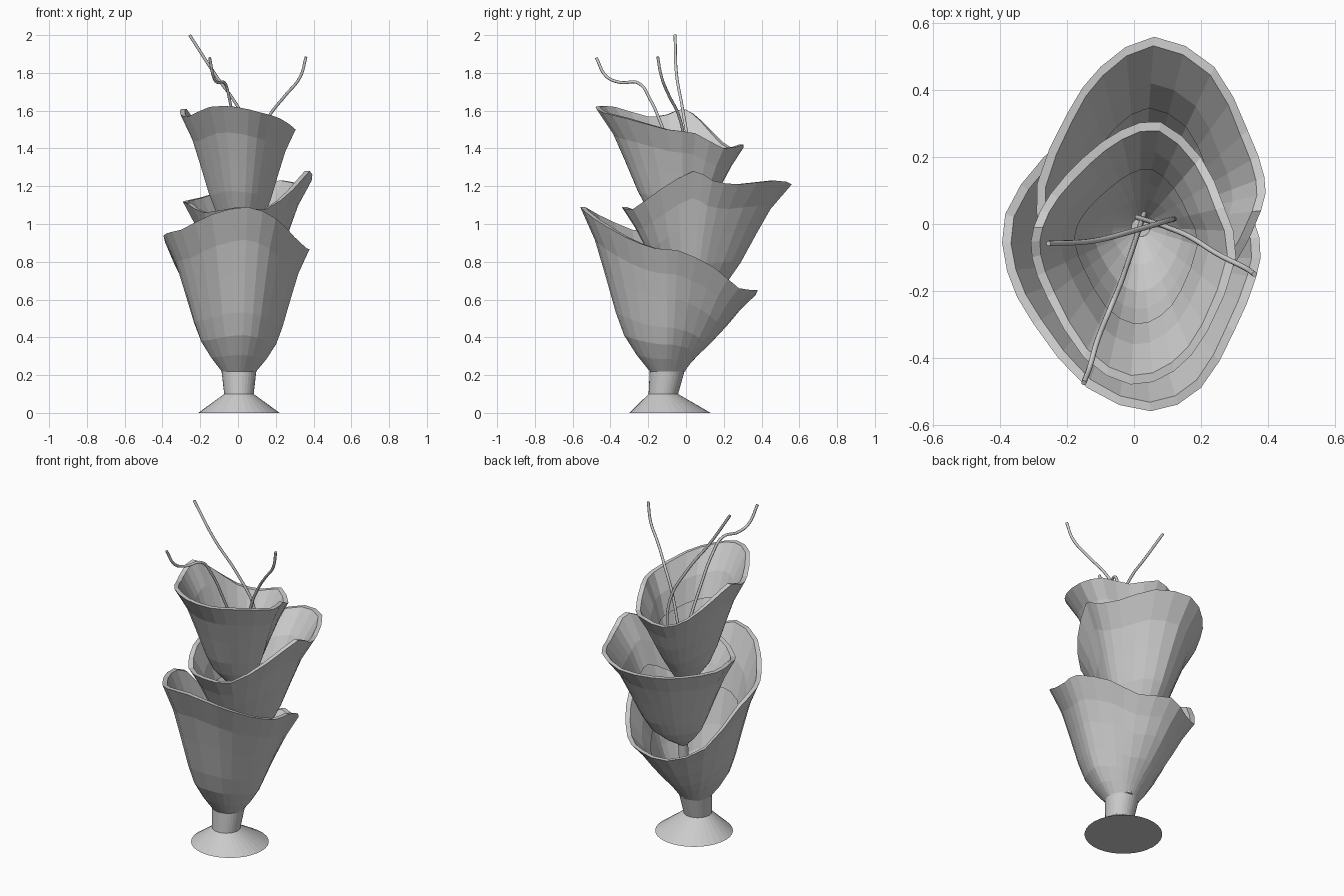
import bpy, math
from mathutils import Vector

if "Cube" in bpy.data.objects:
    bpy.data.objects.remove(bpy.data.objects["Cube"])


def make_mesh(name, rings, cap_start=False, cap_end=False):
    """Skin a list of equally sized closed rings."""
    n = len(rings[0])
    verts = [p for r in rings for p in r]
    faces = [(k * n + i, k * n + (i + 1) % n, (k + 1) * n + (i + 1) % n, (k + 1) * n + i)
             for k in range(len(rings) - 1) for i in range(n)]
    if cap_start:
        faces.append(tuple(reversed(range(n))))
    if cap_end:
        faces.append(tuple(range(len(verts) - n, len(verts))))
    me = bpy.data.meshes.new(name)
    me.from_pydata(verts, [], faces)
    ob = bpy.data.objects.new(name, me)
    bpy.context.collection.objects.link(ob)
    return ob


def circle(x, y, z, r, n=32):
    return [(x + r * math.cos(2 * math.pi * i / n), y + r * math.sin(2 * math.pi * i / n), z)
            for i in range(n)]


def spline(p0, p1, p2, p3, t):
    return 0.5 * (2 * p1 + (p2 - p0) * t + (2 * p0 - 5 * p1 + 4 * p2 - p3) * t ** 2
                  + (3 * p1 - p0 - 3 * p2 + p3) * t ** 3)


# wall profile: height fraction, reach on the high side, reach on the low side
PROFILE = [(0, 0, 0), (.1, .19, .08), (.22, .37, .2), (.36, .49, .36),
           (.6, .65, .6), (.8, .79, .78), (1, 1, 1)]


def cup(name, base, r, low_side, rim, wall=.027):
    """Wavy cup lofted from a round base to a hand-placed rim, with a folded-in lip."""
    base = Vector(base)
    c = [Vector(p) for p in rim]
    n = len(c)
    edge = [spline(c[i - 1], c[i], c[(i + 1) % n], c[(i + 2) % n], t)
            for i in range(n) for t in (0, .5)]

    def ring(row, inset):
        h, f_high, f_low = row
        out = []
        for p in edge:
            d = Vector((p.x - base.x, p.y - base.y, 0))
            reach = d.length
            d.normalize()
            w = max(0, d.y * low_side)
            f = f_high * (1 - w) + f_low * w
            q = base + d * (r + (reach - r) * f - inset)
            q.z = base.z + (p.z - base.z) * h
            out.append(q)
        return out

    rings = [ring(row, 0) for row in PROFILE]
    rings += [ring(row, wall) for row in reversed(PROFILE[4:])]
    return make_mesh(name, rings)


# foot and stem
make_mesh("foot", [circle(.005, -.085, 0, .215), circle(.005, -.12, .1, .078),
                   circle(.005, -.1, .22, .092)], True, True)

# three stacked cups
cup("lower_cup", (.005, -.1, .22), .092, 1, [
    (.375, -.04, .86), (.3, .15, .77), (.2, .28, .66), (.05, .38, .65), (-.1, .33, .61),
    (-.27, .2, .68), (-.385, .03, .9), (-.38, -.14, .95), (-.3, -.3, .97), (-.14, -.49, 1.05),
    (.05, -.56, 1.09), (.2, -.49, 1.03), (.3, -.32, .93), (.365, -.16, .87)])
cup("middle_cup", (.02, 0, .56), .028, -1, [
    (.38, .04, 1.28), (.39, .14, 1.23), (.34, .28, 1.21), (.24, .47, 1.23), (.06, .56, 1.21),
    (-.1, .47, 1.17), (-.2, .33, 1.14), (-.29, .12, 1.12), (-.27, -.05, 1.11),
    (-.18, -.22, 1.06), (0, -.34, 1.09), (.15, -.28, 1.08), (.29, -.14, 1.18)])
cup("upper_cup", (.02, -.01, .92), .028, 1, [
    (.305, -.1, 1.5), (.27, .05, 1.48), (.2, .2, 1.4), (.08, .305, 1.42), (-.04, .28, 1.39),
    (-.15, .2, 1.43), (-.25, .09, 1.54), (-.3, -.01, 1.61), (-.305, -.1, 1.58),
    (-.26, -.22, 1.57), (-.15, -.4, 1.62), (-.01, -.48, 1.62), (.12, -.44, 1.59),
    (.22, -.32, 1.56)])

# short stems joining the cups
make_mesh("middle_stem", [circle(.02, -.03, .22, .028, 16), circle(.02, 0, .56, .028, 16)], True, True)
make_mesh("upper_stem", [circle(.02, 0, .56, .028, 16), circle(.02, -.01, .92, .028, 16)], True, True)


# thin curling stamens
def stamen(name, pts):
    cu = bpy.data.curves.new(name, 'CURVE')
    cu.dimensions = '3D'
    cu.bevel_depth = .008
    cu.bevel_resolution = 2
    cu.resolution_u = 6
    cu.use_fill_caps = True
    sp = cu.splines.new('BEZIER')
    sp.bezier_points.add(len(pts) - 1)
    for b, p in zip(sp.bezier_points, pts):
        b.co = p
        b.handle_left_type = b.handle_right_type = 'AUTO'
    bpy.context.collection.objects.link(bpy.data.objects.new(name, cu))


stamen("tall_stamen", [(.12, .015, 1.18), (.1, .01, 1.42), (0, -.02, 1.62),
                       (-.12, -.05, 1.79), (-.256, -.058, 2.0)])
stamen("right_stamen", [(.01, .02, 1.1), (.1, -.01, 1.45), (.17, -.04, 1.58),
                        (.25, -.09, 1.68), (.33, -.13, 1.78), (.36, -.15, 1.885)])
stamen("front_stamen", [(.03, .03, 1.1), (-.02, -.12, 1.5), (-.045, -.19, 1.66),
                        (-.07, -.25, 1.745), (-.11, -.35, 1.75), (-.13, -.42, 1.78),
                        (-.15, -.475, 1.88)])
